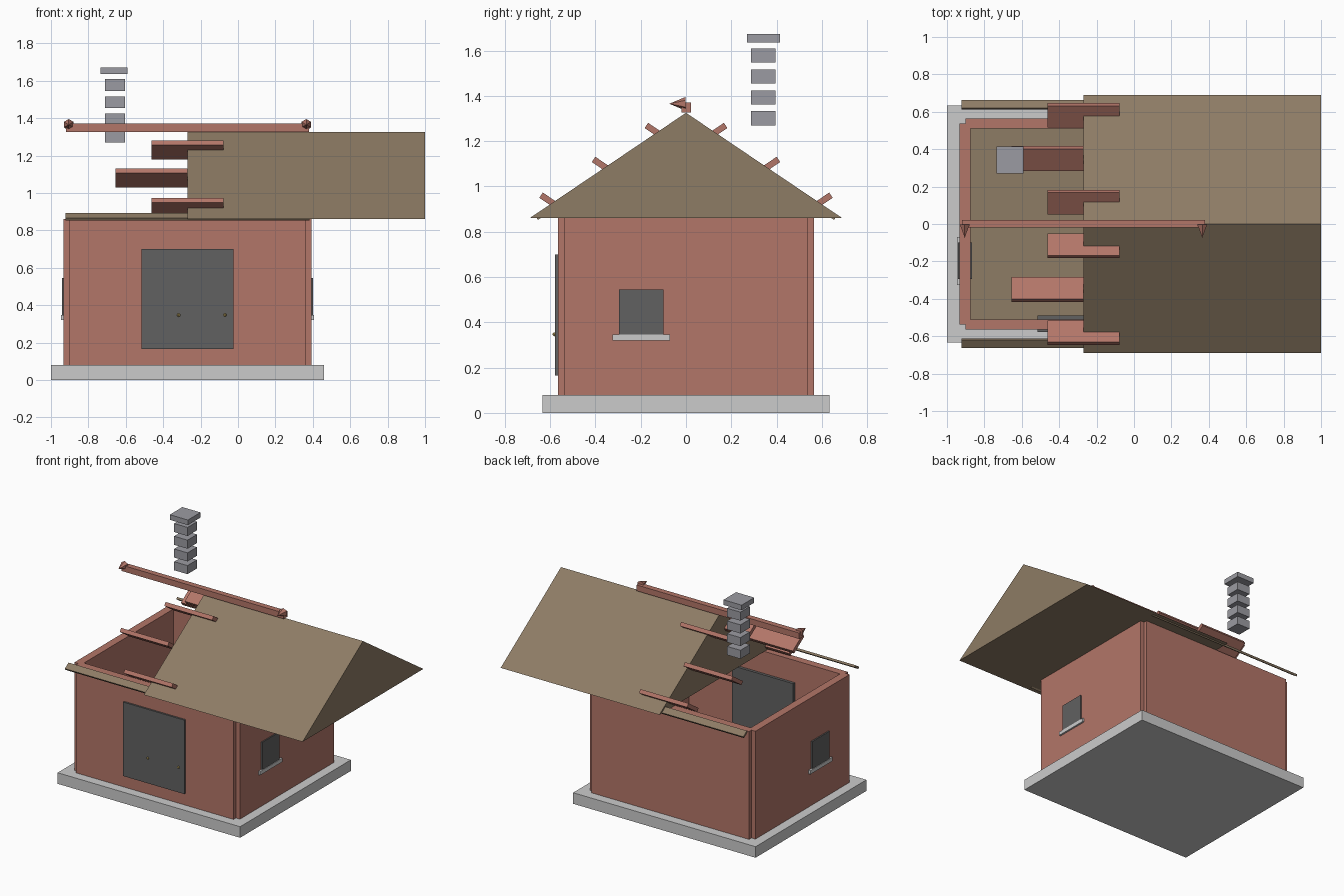
import bpy, bmesh, math
from mathutils import Matrix, Vector

if "Cube" in bpy.data.objects:
    bpy.data.objects.remove(bpy.data.objects["Cube"])


def mat(name, r, g, b):
    m = bpy.data.materials.new(name)
    m.diffuse_color = (r, g, b, 1)
    m.use_nodes = True
    m.node_tree.nodes["Principled BSDF"].inputs["Base Color"].default_value = m.diffuse_color
    return m


RED = mat("red_clay", 0.45, 0.18, 0.14)
TAN = mat("tan_wood", 0.27, 0.20, 0.13)
DARK = mat("dark_grey", 0.12, 0.12, 0.12)
STONE = mat("stone", 0.33, 0.33, 0.36)
BRASS = mat("brass", 0.45, 0.33, 0.10)


def finish(bm, name, material):
    bmesh.ops.recalc_face_normals(bm, faces=bm.faces)
    me = bpy.data.meshes.new(name)
    bm.to_mesh(me)
    bm.free()
    ob = bpy.data.objects.new(name, me)
    bpy.context.collection.objects.link(ob)
    if material:
        me.materials.append(material)
    return ob


def box(name, x, y, z, material=None, tilt=0.0):
    """Box from (min, max) ranges, optionally tilted about its own x axis."""
    bm = bmesh.new()
    bmesh.ops.create_cube(bm, size=1)
    bm.transform(Matrix.Diagonal((x[1] - x[0], y[1] - y[0], z[1] - z[0], 1)))
    ob = finish(bm, name, material)
    ob.location = [(r[0] + r[1]) / 2 for r in (x, y, z)]
    ob.rotation_euler.x = tilt
    return ob


# Foundation and floor
box("foundation", (-1.0, 0.46), (-0.633, 0.633), (0, 0.08))
box("floor", (-0.88, 0.34), (-0.52, 0.52), (0.08, 0.095), TAN)

# Walls, with notched corners
box("front_wall", (-0.90, 0.36), (-0.565, -0.51), (0.08, 0.86), RED)
box("back_wall", (-0.90, 0.36), (0.51, 0.565), (0.08, 0.86), RED)
box("left_wall", (-0.932, -0.875), (-0.538, 0.538), (0.08, 0.86), RED)
box("right_wall", (0.335, 0.392), (-0.538, 0.538), (0.08, 0.86), RED)

# Door with two knobs
box("door", (-0.515, -0.025), (-0.578, -0.49), (0.165, 0.70), DARK)
for i, x in enumerate((-0.317, -0.07)):
    bm = bmesh.new()
    bmesh.ops.create_uvsphere(bm, u_segments=8, v_segments=6, radius=0.009)
    knob = finish(bm, f"door_knob_{i + 1}", BRASS)
    knob.location = (x, -0.58, 0.347)

# Side windows and sills
for side, x, sx in (("left", (-0.942, -0.866), (-0.946, -0.93)),
                    ("right", (0.326, 0.401), (0.39, 0.405))):
    box(f"{side}_window", x, (-0.295, -0.10), (0.345, 0.545), DARK)
    box(f"{side}_window_sill", sx, (-0.325, -0.07), (0.32, 0.347))

# Roof prism
SLOPE = math.atan2(0.465, 0.69)
bm = bmesh.new()
profile = [(-0.69, 0.86), (0.69, 0.86), (0, 1.325)]
face = bm.faces.new([bm.verts.new((-0.27, y, z)) for y, z in profile])
ext = bmesh.ops.extrude_face_region(bm, geom=[face], use_keep_orig=True)
bmesh.ops.translate(bm, vec=Vector((1.27, 0, 0)),
                    verts=[v for v in ext["geom"] if isinstance(v, bmesh.types.BMVert)])
finish(bm, "roof", TAN)

# Eave battens and up-tilted loose tiles on both slopes
ROWS = [(-0.27, 0.117, 1.23), (-0.463, 0.35, 1.08), (-0.27, 0.582, 0.922)]
for s, side in ((-1, "front"), (1, "back")):
    yc = s * 0.637
    box(f"{side}_eave_batten", (-0.922, 0.382), (yc - 0.025, yc + 0.025),
        (0.865, 0.880), TAN, -s * SLOPE)
    for i, (x, y, z) in enumerate(ROWS):
        box(f"{side}_tile_{i + 1}", (x - 0.192, x + 0.192),
            (s * y - 0.07, s * y + 0.07), (z - 0.014, z + 0.014), RED, s * SLOPE)

# Ridge beam with six-sided cone ends pointing forward
box("ridge_beam", (-0.92, 0.38), (-0.02, 0.021), (1.327, 1.37), RED)
for i, x in enumerate((-0.905, 0.365)):
    bm = bmesh.new()
    bmesh.ops.create_cone(bm, cap_ends=True, segments=6, radius1=0.03, radius2=0, depth=0.072)
    cone = finish(bm, f"ridge_cone_{i + 1}", RED)
    cone.location = (x, -0.038, 1.365)
    cone.rotation_euler.x = math.pi / 2

# Chimney of stacked blocks with a cap
for i in range(4):
    z = 1.27 + i * 0.092
    box(f"chimney_block_{i + 1}", (-0.712, -0.605), (0.287, 0.395), (z, z + 0.062), STONE)
box("chimney_cap", (-0.735, -0.59), (0.27, 0.414), (1.635, 1.672), STONE)
